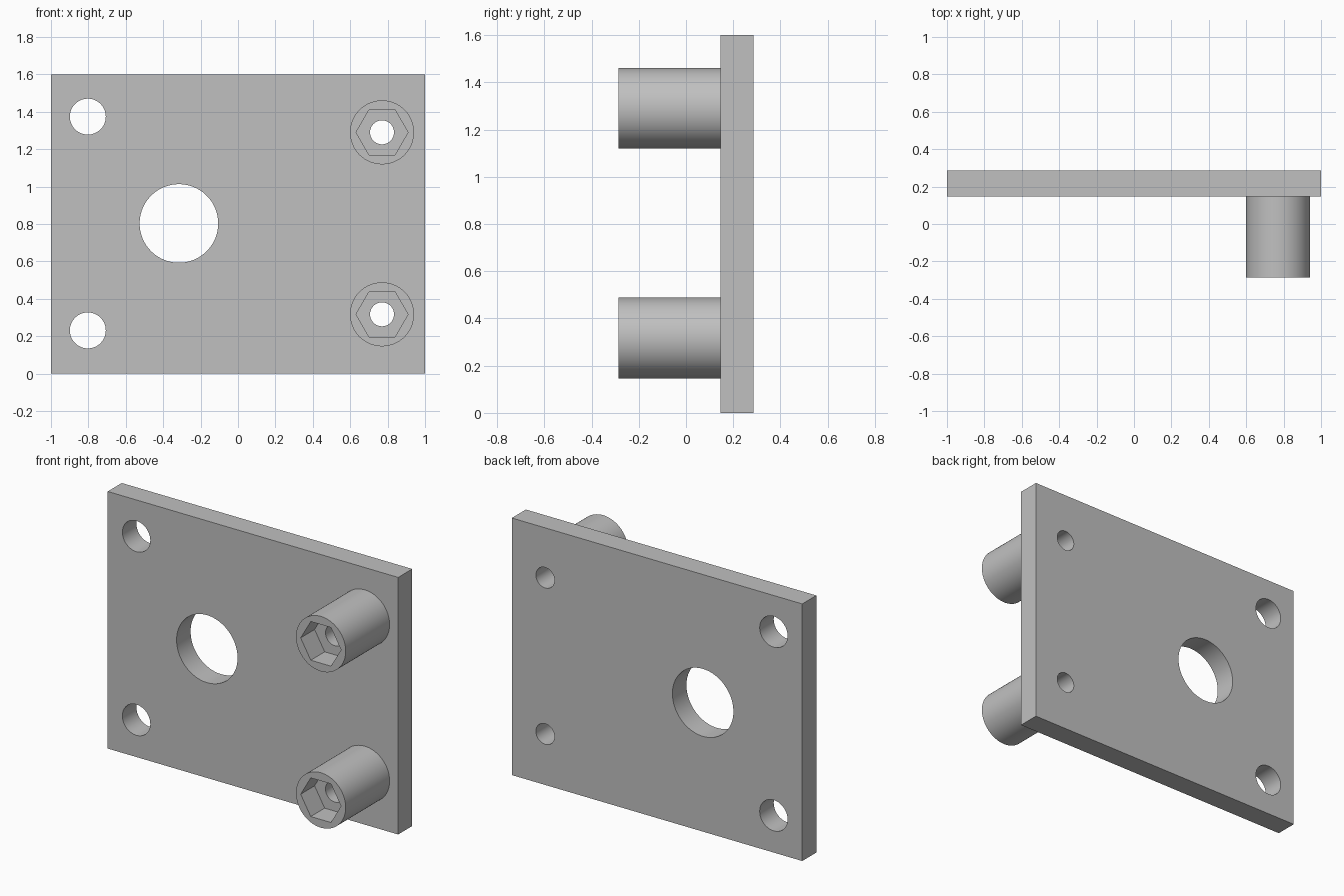
import bpy
import math

if "Cube" in bpy.data.objects:
    bpy.data.objects.remove(bpy.data.objects["Cube"], do_unlink=True)

FRONT, FACE, BACK = -0.285, 0.147, 0.285   # boss tip, plate front, plate back
HEIGHT = 1.6
POCKET = 0.137                             # depth of hex nut pocket
BOSSES = {"upper": (0.77, 1.29), "lower": (0.77, 0.317)}

grey = bpy.data.materials.new("plain_grey")
grey.use_nodes = True
COLOUR = (0.53, 0.53, 0.53, 1)
grey.diffuse_color = COLOUR
grey.node_tree.nodes["Principled BSDF"].inputs["Base Color"].default_value = COLOUR


def prism(name, x, z, radius, y0, y1, sides=96):
    """Cylinder or prism lying along y, with a corner pointing along x."""
    bpy.ops.mesh.primitive_cylinder_add(vertices=sides, radius=radius, depth=y1 - y0)
    ob = bpy.context.object
    ob.name = name
    turn = math.pi / 2 if sides == 6 else 0
    ob.rotation_euler = (math.pi / 2, turn, 0)
    ob.location = (x, (y0 + y1) / 2, z)
    if sides == 6:
        # spin about its own axis so that the flats are at top and bottom
        ob.rotation_euler = (math.pi / 2, math.radians(30), 0)
    return ob


def combine(target, tool, operation):
    """Apply a boolean and discard the tool object."""
    mod = target.modifiers.new(operation.lower(), "BOOLEAN")
    mod.operation = operation
    mod.solver = "EXACT"
    mod.object = tool
    bpy.ops.object.select_all(action="DESELECT")
    bpy.context.view_layer.objects.active = target
    target.select_set(True)
    bpy.ops.object.modifier_apply(modifier=mod.name)
    bpy.data.objects.remove(tool, do_unlink=True)


# Flat rectangular plate
bpy.ops.mesh.primitive_cube_add(size=1, location=(0, (FACE + BACK) / 2, HEIGHT / 2))
plate = bpy.context.object
plate.name = "mounting_plate"
plate.scale = (2, BACK - FACE, HEIGHT)
bpy.ops.object.transform_apply(location=True, rotation=True, scale=True)

# Round bosses, fused to the plate
for name, (x, z) in BOSSES.items():
    combine(plate, prism(name + "_boss", x, z, 0.171, FRONT, FACE + 0.05), "UNION")

# Hex nut pockets and through bores in the bosses
for name, (x, z) in BOSSES.items():
    combine(plate, prism(name + "_pocket", x, z, 0.139, FRONT - 0.1, FRONT + POCKET, 6), "DIFFERENCE")
    combine(plate, prism(name + "_bore", x, z, 0.064, FRONT - 0.1, BACK + 0.1, 64), "DIFFERENCE")

# Centre hole and the two bolt holes
for name, x, z, radius in (("centre_hole", -0.316, 0.803, 0.21),
                           ("upper_hole", -0.803, 1.374, 0.096),
                           ("lower_hole", -0.803, 0.231, 0.096)):
    combine(plate, prism(name, x, z, radius, FACE - 0.1, BACK + 0.1), "DIFFERENCE")

# Finish
plate.data.materials.clear()
plate.data.materials.append(grey)
for face in plate.data.polygons:
    face.material_index = 0
bpy.ops.object.shade_smooth_by_angle(angle=math.radians(30))
